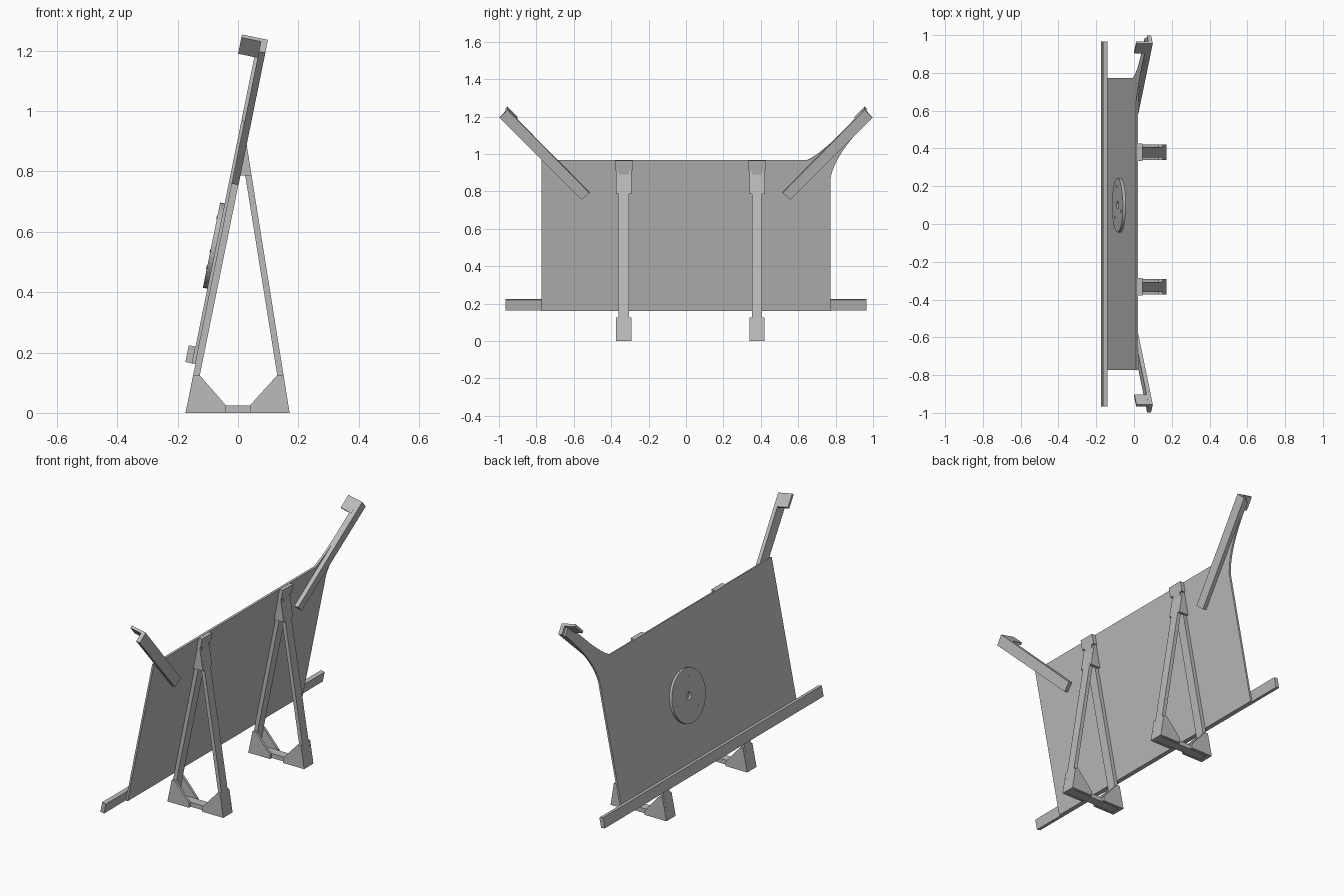
import bpy, math
from mathutils import Vector

cube = bpy.data.objects.get("Cube")
if cube:
    bpy.data.objects.remove(cube, do_unlink=True)

grey = bpy.data.materials.new("plain_grey")
grey.use_nodes = True
COLOUR = (0.5, 0.5, 0.5, 1)
grey.diffuse_color = COLOUR
grey.node_tree.nodes["Principled BSDF"].inputs["Base Color"].default_value = COLOUR

# Leaning plane of the board: "up" along the slope, "out" from its face
TILT = math.atan(0.203)
FOOT = Vector((-0.174, 0, 0))
UP = Vector((math.sin(TILT), 0, math.cos(TILT)))
OUT = Vector((-math.cos(TILT), 0, math.sin(TILT)))


def on_board(y, s, n):
    return FOOT + Vector((0, y, 0)) + UP * s + OUT * n


def side_on(x, z, y):
    return Vector((x, y, z))


def prism(name, outline, d0, d1, place):
    """Extrude a flat outline from depth d0 to d1 in the given frame."""
    k = len(outline)
    verts = [place(a, b, d) for d in (d0, d1) for a, b in outline]
    faces = [list(range(k))[::-1], list(range(k, 2 * k))]
    faces += [[i, (i + 1) % k, k + (i + 1) % k, k + i] for i in range(k)]
    mesh = bpy.data.meshes.new(name)
    mesh.from_pydata(verts, [], faces)
    mesh.materials.append(grey)
    obj = bpy.data.objects.new(name, mesh)
    bpy.context.collection.objects.link(obj)
    bpy.context.view_layer.objects.active = obj
    bpy.ops.object.select_all(action="DESELECT")
    obj.select_set(True)
    bpy.ops.object.mode_set(mode="EDIT")
    bpy.ops.mesh.select_all(action="SELECT")
    bpy.ops.mesh.normals_make_consistent(inside=False)
    bpy.ops.object.mode_set(mode="OBJECT")
    return obj


def rect(a0, a1, b0, b1):
    return [(a0, b0), (a1, b0), (a1, b1), (a0, b1)]


def curve(p, c, q, steps=12):
    return [tuple((1 - t) ** 2 * p[i] + 2 * t * (1 - t) * c[i] + t * t * q[i] for i in (0, 1))
            for t in (j / steps for j in range(steps + 1))]


def circle(r, cy, cs, count):
    return [(cy + r * math.cos(math.tau * i / count), cs + r * math.sin(math.tau * i / count))
            for i in range(count)]


# Board, with one corner flaring out along its arm
outline = [(-0.773, 0.165), (0.773, 0.165)]
outline += curve((0.773, 0.89), (0.80, 1.03), (0.985, 1.21))
outline += [(0.945, 1.256)]
outline += curve((0.905, 1.215), (0.74, 1.03), (0.65, 0.987))
outline += [(-0.773, 0.987)]
prism("board", outline, 0, 0.011, on_board)

# Ledge along the lower edge
prism("ledge", rect(-0.965, 0.965, 0.165, 0.222), 0.011, 0.034, on_board)

# Round disc with a centre hole, cut by a hidden helper
disc = prism("disc", circle(0.144, 0.1, 0.562, 48), 0.011, 0.026, on_board)
cutter = prism("disc_hole_cutter", circle(0.02, 0.1, 0.562, 20), 0.012, 0.05, on_board)
cutter.hide_render = True
cutter.hide_viewport = True
cut = disc.modifiers.new("centre_hole", "BOOLEAN")
cut.operation = "DIFFERENCE"
cut.object = cutter
for i in range(3):
    a = math.tau * i / 3 + 1.9
    spot = circle(0.006, 0.1 + 0.1 * math.cos(a), 0.562 + 0.1 * math.sin(a), 10)
    prism(f"disc_pin_{i + 1}", spot, 0.026, 0.028, on_board)

# Diagonal arms with a hook plate at each tip
for side, label in ((-1, "front"), (1, "back")):
    arm = [(0.997, 1.222), (0.955, 1.266), (0.516, 0.812), (0.559, 0.775)]
    hook = [(0.955, 1.266), (0.902, 1.211), (0.912, 1.201), (0.965, 1.256)]
    prism(label + "_arm", [(side * y, s) for y, s in arm], -0.022, 0, on_board)
    prism(label + "_hook", [(side * y, s) for y, s in hook], -0.022, 0.066, on_board)

# Two A-shaped trestles
for cy, label in ((-0.333, "front"), (0.38, "back")):
    leg, wide = 0.027, 0.041

    def part(name, pts, y0, y1):
        prism(f"{label}_trestle_{name}", pts, cy + y0, cy + y1, side_on)

    part("board_leg", [(-0.174, 0), (-0.152, 0), (0.044, 0.966), (0.022, 0.966)], -leg, leg)
    part("rear_leg", [(0.150, 0), (0.171, 0), (0.025, 0.912), (0.004, 0.912)], -leg, leg)
    part("foot_bar", rect(-0.15, 0.15, 0, 0.025), -0.025, 0.025)
    part("cap", [(0.011, 0.912), (0.033, 0.912), (0.044, 0.966), (0.022, 0.966)], -0.046, 0.046)
    plates = {
        "board_foot": [(-0.174, 0), (-0.148, 0.126), (-0.128, 0.126), (-0.04, 0.025), (-0.04, 0)],
        "rear_foot": [(0.171, 0), (0.151, 0.126), (0.131, 0.126), (0.04, 0.025), (0.04, 0)],
        "top_plate": [(-0.014, 0.786), (0.045, 0.786), (0.025, 0.912), (0.011, 0.912)],
    }
    for name, pts in plates.items():
        part(name + "_a", pts, -wide, -leg)
        part(name + "_b", pts, leg, wide)
